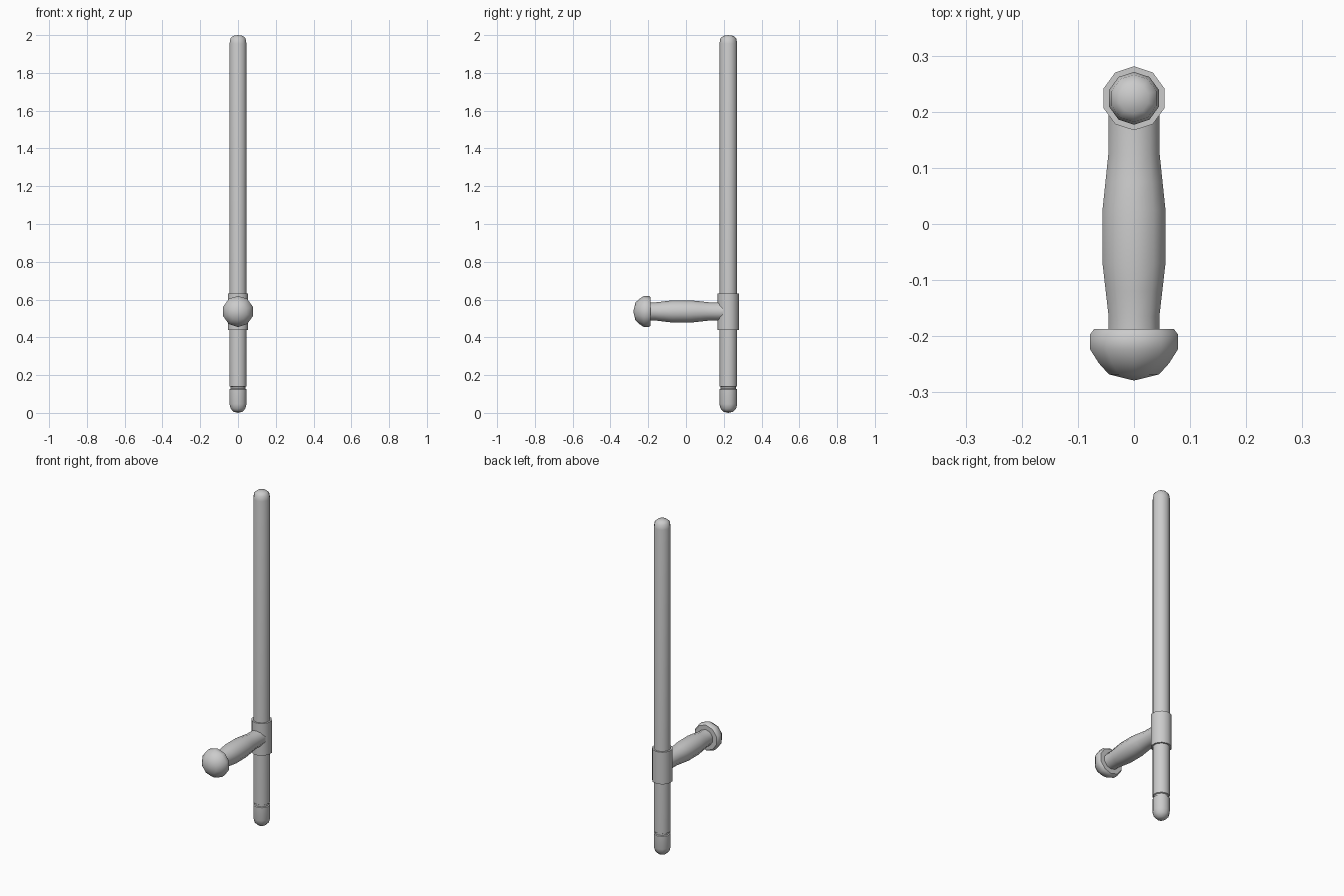
import bpy
import bmesh
from math import sin, cos, tau, radians
from mathutils import Matrix

old = bpy.data.objects.get("Cube")
if old:
    bpy.data.objects.remove(old, do_unlink=True)

SIDES = 10
SHAFT_Y = 0.224
GRIP_Z = 0.537

grey = bpy.data.materials.new("mid grey")
grey.use_nodes = True
grey.diffuse_color = (0.6, 0.6, 0.6, 1)
bsdf = next(n for n in grey.node_tree.nodes if n.type == 'BSDF_PRINCIPLED')
bsdf.inputs["Base Color"].default_value = grey.diffuse_color
bsdf.inputs["Roughness"].default_value = 0.6


def lathe(name, profile, matrix, closed=False):
    """Turn (radius, height) points around the axis; radius 0 makes a pole."""
    bm = bmesh.new()
    rings = []
    for r, h in profile:
        if r == 0:
            rings.append([bm.verts.new((0, 0, h))] * SIDES)
        else:
            angles = [tau * (i / SIDES + 0.25) for i in range(SIDES)]
            rings.append([bm.verts.new((r * cos(a), r * sin(a), h)) for a in angles])
    pairs = list(zip(rings, rings[1:]))
    if closed:
        pairs.append((rings[-1], rings[0]))
    for low, high in pairs:
        for i in range(SIDES):
            j = (i + 1) % SIDES
            corners = dict.fromkeys((low[i], low[j], high[j], high[i]))
            bm.faces.new(list(corners))
    bm.transform(matrix)
    bmesh.ops.recalc_face_normals(bm, faces=bm.faces)
    mesh = bpy.data.meshes.new(name)
    bm.to_mesh(mesh)
    bm.free()
    mesh.materials.append(grey)
    mesh.shade_smooth()
    mesh.set_sharp_from_angle(angle=radians(50))
    obj = bpy.data.objects.new(name, mesh)
    bpy.context.collection.objects.link(obj)
    return obj


upright = Matrix.Translation((0, SHAFT_Y, 0))
# Axis runs towards the front, measured from y = 0
forward = Matrix.Translation((0, 0, GRIP_Z)) @ Matrix.Rotation(radians(90), 4, 'X')

# Long round shaft with domed ends and a groove above the butt
lathe("shaft", [
    (0, 0), (0.025, 0.006), (0.041, 0.023), (0.047, 0.047),
    (0.047, 0.125), (0.041, 0.128), (0.041, 0.138), (0.047, 0.141),
    (0.047, 1.955), (0.042, 1.982), (0.027, 1.996), (0, 2.0)], upright)

# Collar sleeve around the shaft
lathe("collar", [(0.045, 0.44), (0.057, 0.44), (0.057, 0.632), (0.045, 0.632)],
      upright, closed=True)

# Side handle with a swollen middle
lathe("side_handle", [
    (0, -0.2), (0.048, -0.2), (0.048, -0.125), (0.0535, -0.075), (0.059, -0.025),
    (0.059, 0.07), (0.053, 0.12), (0.0475, 0.165), (0.0475, 0.2), (0, 0.2)], forward)

# Mushroom knob on the handle end
lathe("handle_knob", [
    (0, 0.187), (0.0745, 0.187), (0.0825, 0.197), (0.0825, 0.223),
    (0.066, 0.248), (0.047, 0.268), (0, 0.279)], forward)
